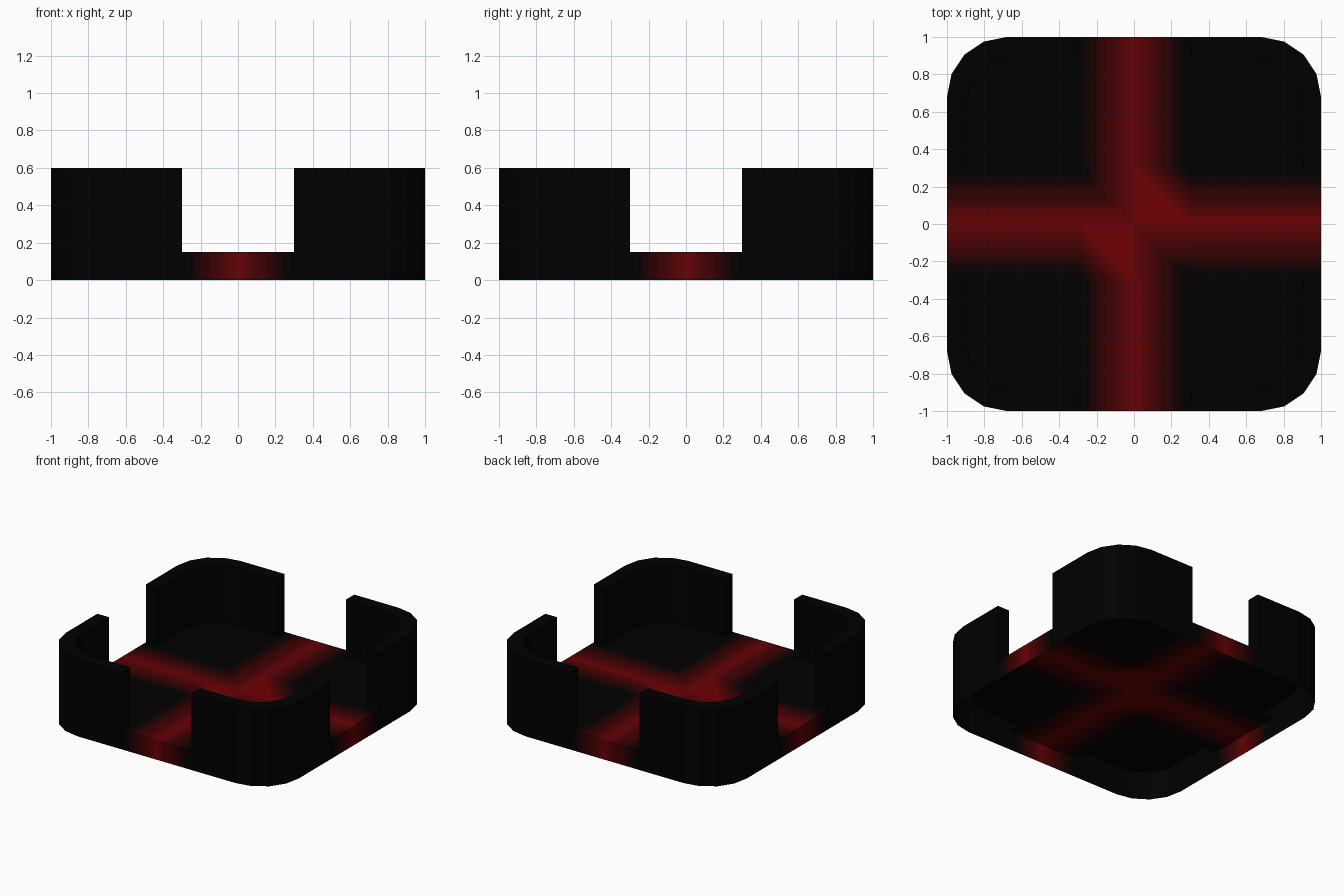
import bpy, bmesh, math
from mathutils import Matrix

if "Cube" in bpy.data.objects:
    bpy.data.objects.remove(bpy.data.objects["Cube"])

FLOOR, TOP, GAP = 0.15, 0.60, 0.30
STEPS = 14
RED = (0.43, 0.025, 0.05)   # as displayed, fades to pure black


def make_mat(name, t):
    mat = bpy.data.materials.new(name)
    mat.diffuse_color = (*[(c * t) ** 2.2 for c in RED], 1)
    mat.use_nodes = True
    mat.node_tree.nodes["Principled BSDF"].inputs["Base Color"].default_value = mat.diffuse_color
    return mat


mats = [make_mat(f"black_to_red_{i}", i / STEPS) for i in range(STEPS + 1)]


def corner_arc(half, r):
    """Rounded corner in the +x +y quadrant, four segments."""
    c = half - r
    return [(c + r * math.cos(a), c + r * math.sin(a))
            for a in (math.pi / 8 * i for i in range(5))]


def drop_edges(bm, edges, z):
    """Extrude edges straight down to height z."""
    new = bmesh.ops.extrude_edge_only(bm, edges=edges)["geom"]
    for v in new:
        if isinstance(v, bmesh.types.BMVert):
            v.co.z = z
    bmesh.ops.recalc_face_normals(bm, faces=bm.faces)


def finish(bm, name, materials):
    mesh = bpy.data.meshes.new(name)
    bm.to_mesh(mesh)
    bm.free()
    for m in materials:
        mesh.materials.append(m)
    ob = bpy.data.objects.new(name, mesh)
    bpy.context.collection.objects.link(ob)
    return ob


outer = [(1.0, GAP)] + corner_arc(1.0, 0.32) + [(GAP, 1.0)]
inner = [(0.9, GAP)] + corner_arc(0.9, 0.27) + [(GAP, 0.9)]

# Floor sheet: inside the corner walls, reaching the outer edge in the gaps
quarter = [outer[0]] + inner + [outer[-1]]
outline = []
for k in range(4):
    c, s = round(math.cos(k * math.pi / 2)), round(math.sin(k * math.pi / 2))
    outline += [(x * c - y * s, x * s + y * c) for x, y in quarter]
base = bmesh.new()
base.faces.new([base.verts.new((x, y, FLOOR)) for x, y in outline])

# Slice into narrow strips for the red cross that fades to black
for axis in ((1, 0, 0), (0, 1, 0)):
    for i in range(-STEPS, STEPS + 1):
        d = GAP * i / STEPS
        geom = base.verts[:] + base.edges[:] + base.faces[:]
        bmesh.ops.bisect_plane(base, geom=geom, dist=1e-5,
                               plane_co=[d * a for a in axis], plane_no=axis)

# Low skirt under each gap; the underside stays open
rim = [e for e in base.edges
       if any(all(abs(abs(v.co[a]) - 1) < 1e-4 for v in e.verts) for a in (0, 1))]
drop_edges(base, rim, 0)

for f in base.faces:
    p = f.calc_center_median()
    x, y = abs(p.x), abs(p.y)
    t = 1 - min(x, y) / GAP
    if x < GAP and y < GAP and p.x * p.y > 0:
        t = 1 - max(0, x + y - GAP) / GAP
    f.material_index = round(max(0, min(1, t)) * STEPS)
finish(base, "floor_plate", mats)

# Four hollow corner walls, open below, outer skin running down to the ground
names = ("back_right", "back_left", "front_left", "front_right")
for k, name in enumerate(names):
    wall = bmesh.new()
    verts = [wall.verts.new((x, y, FLOOR)) for x, y in outer + inner[::-1]]
    bottom = wall.faces.new(verts)
    lower = [wall.edges.get((a, b)) for a, b in zip(verts[:6], verts[1:7])]
    top = wall.faces.new([wall.verts.new((v.co.x, v.co.y, TOP)) for v in verts])
    tv = list(top.verts)
    n = len(verts)
    for i in range(n):
        j = (i + 1) % n
        wall.faces.new((verts[i], verts[j], tv[j], tv[i]))
    bmesh.ops.delete(wall, geom=[bottom], context="FACES_ONLY")
    drop_edges(wall, lower, 0)
    wall.transform(Matrix.Rotation(k * math.pi / 2, 4, "Z"))
    finish(wall, f"{name}_corner_wall", mats[:1])
